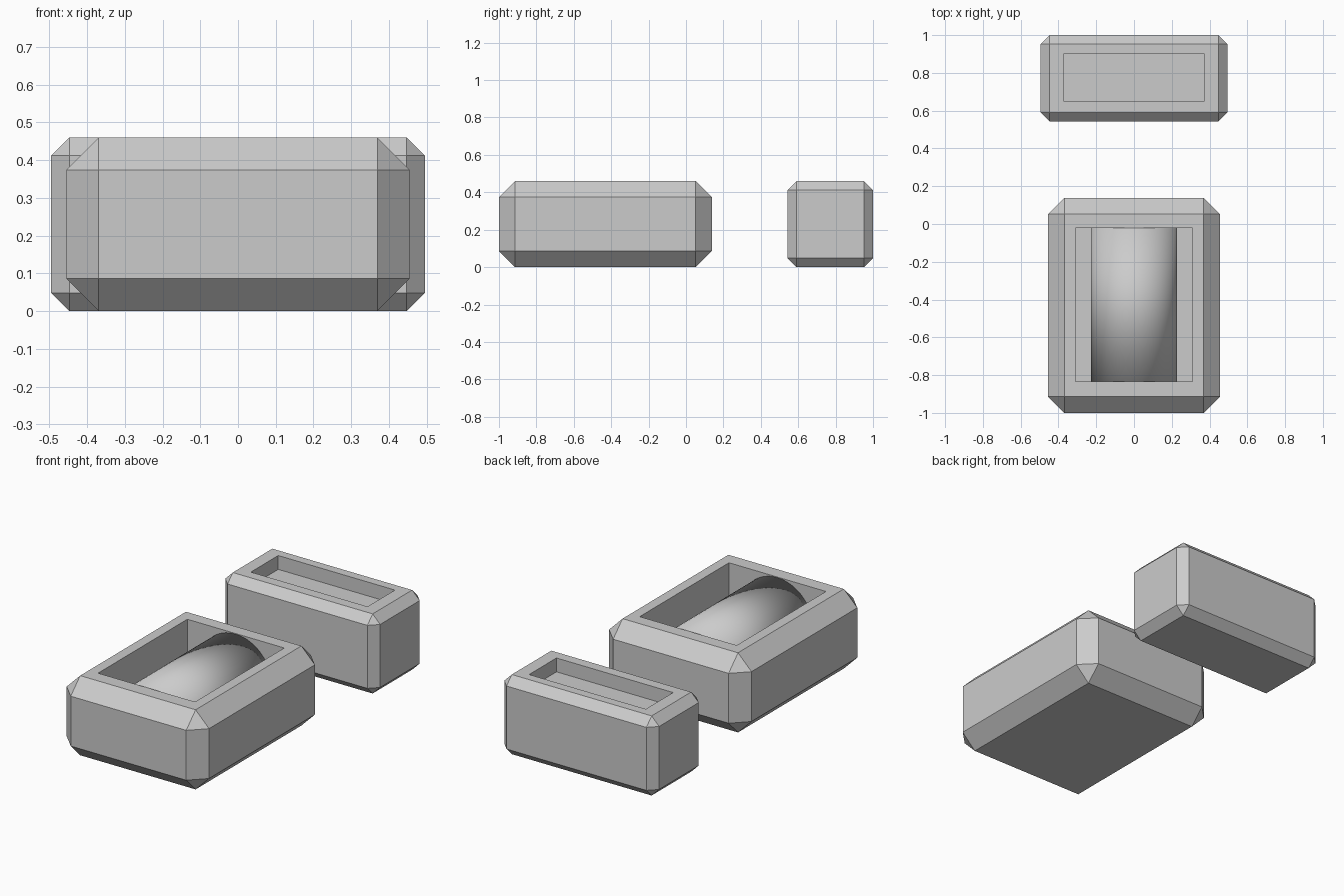
import bpy, bmesh
from math import radians
from mathutils import Matrix, Vector

if "Cube" in bpy.data.objects:
    bpy.data.objects.remove(bpy.data.objects["Cube"])


def make_object(name, bm, smooth=False):
    bmesh.ops.recalc_face_normals(bm, faces=bm.faces)
    mesh = bpy.data.meshes.new(name)
    for f in bm.faces:
        f.smooth = smooth
    bm.to_mesh(mesh)
    bm.free()
    ob = bpy.data.objects.new(name, mesh)
    bpy.context.collection.objects.link(ob)
    return ob


def tray_block(name, half_x, y0, y1, height, chamfer, rec_x, rec_y0, rec_y1, depth):
    """Box with all edges chamfered and a rectangular pocket sunk in its top."""
    bm = bmesh.new()
    size = Vector((2 * half_x, y1 - y0, height))
    mid = Vector((0, (y0 + y1) / 2, height / 2))
    bmesh.ops.create_cube(bm, size=1, matrix=Matrix.Translation(mid) @ Matrix.Diagonal((*size, 1)))
    bmesh.ops.bevel(bm, geom=bm.edges[:], offset=chamfer, segments=1, affect='EDGES')
    bm.normal_update()
    top = max(bm.faces, key=lambda f: f.normal.z + f.calc_center_median().z)
    bmesh.ops.inset_region(bm, faces=[top], thickness=0.05)
    for v in top.verts:
        v.co.x = rec_x if v.co.x > 0 else -rec_x
        v.co.y = rec_y1 if v.co.y > mid.y else rec_y0
    floor = bmesh.ops.extrude_discrete_faces(bm, faces=[top])['faces'][0]
    for v in floor.verts:
        v.co.z = height - depth
    return make_object(name, bm)


# Large front housing and small rear housing
tray_block("front_housing", 0.455, -1.0, 0.138, 0.46, 0.086, 0.31, -0.835, -0.02, 0.32)
tray_block("rear_housing", 0.495, 0.543, 1.0, 0.46, 0.048, 0.373, 0.65, 0.90, 0.08)

# Roller lying along the front pocket, smooth over its end caps
bm = bmesh.new()
bmesh.ops.create_cone(bm, cap_ends=True, segments=64, radius1=0.228, radius2=0.228, depth=0.811,
                      matrix=Matrix.Translation((0, -0.4275, 0.23)) @ Matrix.Rotation(radians(90), 4, 'X'))
make_object("roller", bm, smooth=True)
